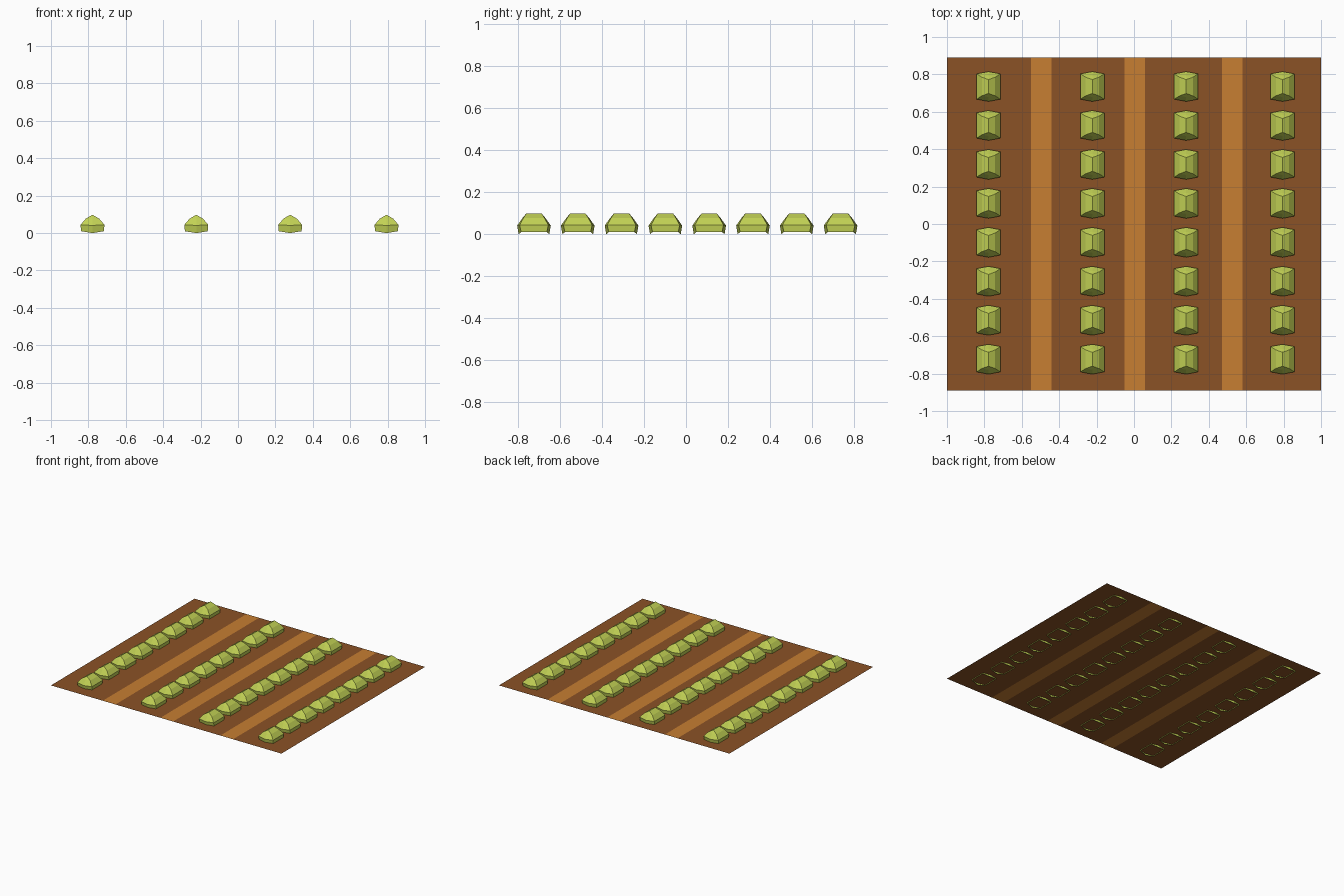
import bpy

if "Cube" in bpy.data.objects:
    bpy.data.objects.remove(bpy.data.objects["Cube"])


def material(name, rgb):
    m = bpy.data.materials.new(name)
    m.diffuse_color = (*rgb, 1)
    m.use_nodes = True
    m.node_tree.nodes["Principled BSDF"].inputs["Base Color"].default_value = m.diffuse_color
    return m


def mesh_object(name, verts, faces, mat):
    me = bpy.data.meshes.new(name)
    me.from_pydata(verts, [], faces)
    me.materials.append(mat)
    me.update()
    ob = bpy.data.objects.new(name, me)
    bpy.context.collection.objects.link(ob)
    return ob


soil = material("soil", (0.26, 0.085, 0.019))
path = material("path", (0.57, 0.21, 0.032))
leaf = material("leaf", (0.54, 0.64, 0.09))

# Ground: alternating soil beds and lighter furrow strips
GROUND_Z, HALF_Y = 0.016, 0.89
edges = [-1, -0.55, -0.44, -0.05, 0.06, 0.47, 0.58, 1]
for i, (a, b) in enumerate(zip(edges, edges[1:])):
    strip = [(a, -HALF_Y, GROUND_Z), (b, -HALF_Y, GROUND_Z),
             (b, HALF_Y, GROUND_Z), (a, HALF_Y, GROUND_Z)]
    mesh_object("furrow" if i % 2 else "soil_bed", strip, [(0, 1, 2, 3)],
                path if i % 2 else soil)

# Crop plant: six-sided rings rising to a short ridge, open underneath
# each ring: half width, corner y, end y, corner z, end z
rings = [(0.061, 0.061, 0.073, 0.010, 0.0),
         (0.064, 0.068, 0.080, 0.044, 0.041),
         (0.036, 0.050, 0.056, 0.077, 0.075)]
verts, faces = [], []
for w, c, e, zc, ze in rings:
    verts += [(-w, -c, zc), (0, -e, ze), (w, -c, zc),
              (w, c, zc), (0, e, ze), (-w, c, zc)]
for r in (0, 6):
    for k in range(6):
        n = (k + 1) % 6
        faces.append((r + k, r + n, r + 6 + n, r + 6 + k))
verts += [(0, -0.037, 0.098), (0, 0.037, 0.098)]
faces += [(12, 13, 18), (13, 14, 18), (14, 15, 19, 18),
          (15, 16, 19), (16, 17, 19), (17, 12, 18, 19)]

plant = mesh_object("crop_plant", verts, faces, leaf)

# Four rows of eight plants
first = True
for x in (-0.778, -0.223, 0.279, 0.794):
    for j in range(8):
        ob = plant if first else plant.copy()
        if not first:
            bpy.context.collection.objects.link(ob)
        first = False
        ob.location = (x, 0.006 + (j - 3.5) * 0.2083, 0)
